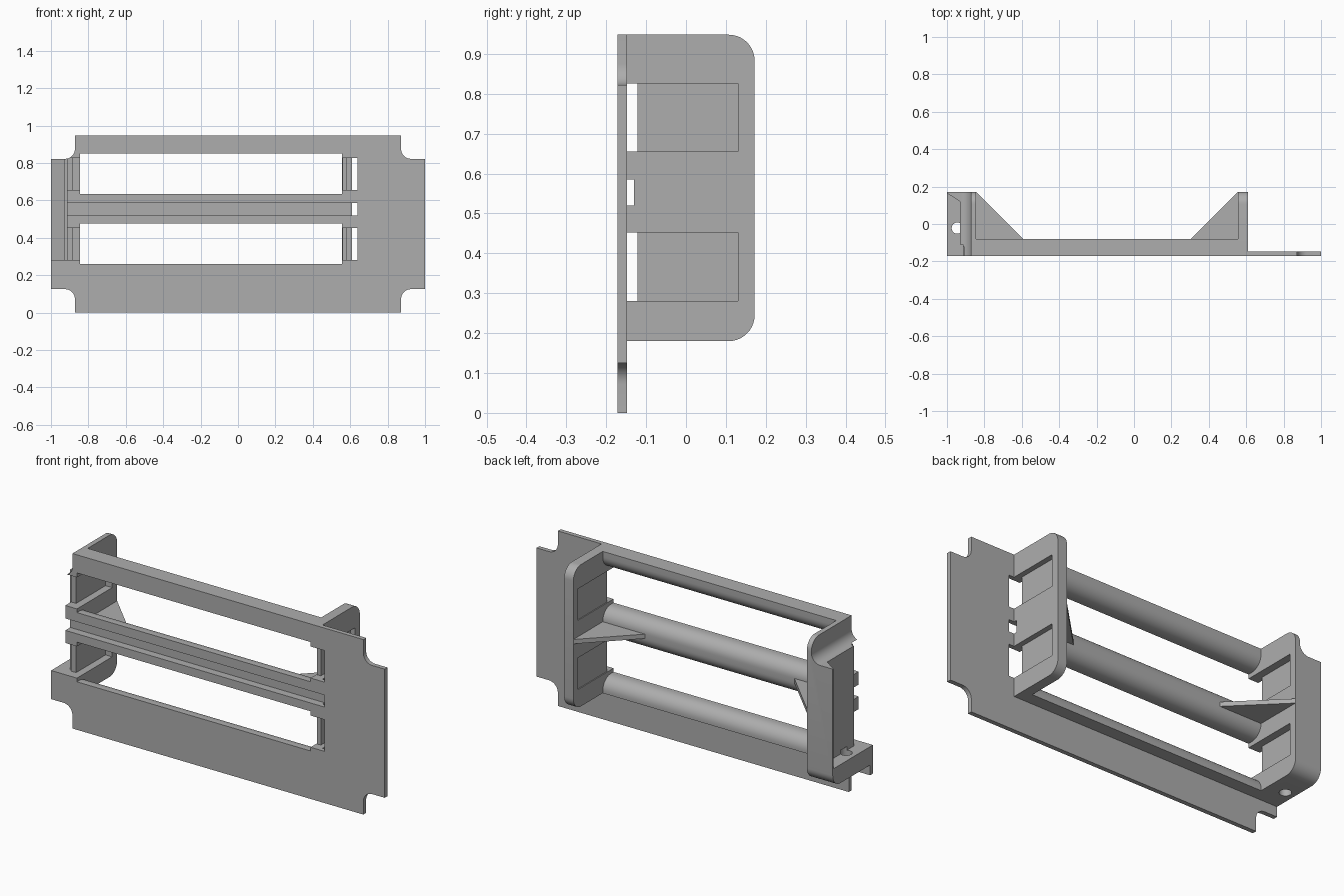
import bpy, bmesh, math
from mathutils import Vector

cube = bpy.data.objects.get("Cube")
if cube:
    bpy.data.objects.remove(cube, do_unlink=True)

grey = bpy.data.materials.new("plain grey")
grey.use_nodes = True
COLOUR = (0.42, 0.42, 0.42, 1)
grey.diffuse_color = COLOUR
grey.node_tree.nodes["Principled BSDF"].inputs["Base Color"].default_value = COLOUR

FRONT, PLATE_BACK, RAIL_BACK, BACK = -0.172, -0.148, -0.08, 0.172
LOW, TOP = 0.18, 0.948            # height range of the bracket
IN_L, IN_R = -0.845, 0.555        # inner faces of the two walls
WINDOWS = [(0.28, 0.452), (0.655, 0.826)]


def prism(name, pts, axis, a, b):
    """Extrude a 2D outline along an axis from a to b."""
    place = {"x": lambda u, v, w: (w, u, v),
             "y": lambda u, v, w: (u, w, v),
             "z": lambda u, v, w: (u, v, w)}[axis]
    bm = bmesh.new()
    face = bm.faces.new([bm.verts.new(place(u, v, a)) for u, v in pts])
    new = bmesh.ops.extrude_face_region(bm, geom=[face])["geom"]
    shift = Vector(place(0, 0, b - a))
    bmesh.ops.translate(bm, vec=shift, verts=[g for g in new if isinstance(g, bmesh.types.BMVert)])
    bmesh.ops.recalc_face_normals(bm, faces=bm.faces)
    mesh = bpy.data.meshes.new(name)
    bm.to_mesh(mesh)
    bm.free()
    mesh.materials.append(grey)
    obj = bpy.data.objects.new(name, mesh)
    bpy.context.collection.objects.link(obj)
    return obj


def box(name, x, y, z):
    return prism(name, [(x[0], y[0]), (x[1], y[0]), (x[1], y[1]), (x[0], y[1])], "z", *z)


def arc(cx, cy, r, start, end, steps=10):
    angles = [math.radians(start + (end - start) * i / steps) for i in range(steps + 1)]
    return [(cx + r * math.cos(t), cy + r * math.sin(t)) for t in angles]


def cut(obj, cutters):
    """Subtract each cutter, then discard it."""
    for c in cutters:
        c.hide_render = True
        mod = obj.modifiers.new("cut", "BOOLEAN")
        mod.operation, mod.solver, mod.object = "DIFFERENCE", "EXACT", c
    deps = bpy.context.evaluated_depsgraph_get()
    mesh = bpy.data.meshes.new_from_object(obj.evaluated_get(deps))
    obj.modifiers.clear()
    obj.data = mesh
    for c in cutters:
        bpy.data.objects.remove(c, do_unlink=True)


def notch(side, upper):
    """Corner cutter with a rounded inner corner."""
    s = 1 if upper else -1
    edge = 0.822 if upper else 0.125
    r = 0.053
    pts = [(0.925 - r * math.sin(t) , edge + s * r * (1 - math.cos(t)))
           for t in [math.pi / 2 * i / 10 for i in range(11)]]
    far = edge + s * 0.3
    pts += [(pts[-1][0], far), (1.2, far), (1.2, edge)]
    return prism("notch_cutter", [(side * u, v) for u, v in pts], "y", -0.3, 0.3)


def pocket():
    """Open pocket behind the right-hand end of the plate."""
    pts = [(-1.1, -0.3), (-0.915, -0.3), (-0.915, -0.11), (-0.93, -0.11),
           (-0.93, 0.12), (-1, 0.165), (-1.1, 0.165)]
    return prism("pocket_cutter", pts, "z", 0.28, 0.826)


def groove():
    return box("groove_cutter", (-1.1, 0.64), (-0.3, -0.13), (0.52, 0.585))


def slots(x):
    return [box("slot_cutter", x, (-0.3, -0.122), z) for z in WINDOWS]


def recesses(x):
    return [box("recess_cutter", x, (-0.3, 0.13), z) for z in WINDOWS]


# Front plate with notched corners, two openings and side slots
plate = box("front_plate", (-1, 1), (FRONT, PLATE_BACK), (0, TOP))
openings = [box("opening_cutter", (IN_L, IN_R), (-0.3, 0), z)
            for z in ((0.26, 0.475), (0.635, 0.85))]
cut(plate, [notch(s, u) for s in (-1, 1) for u in (False, True)] + openings
    + slots((-0.95, -0.8)) + slots((0.5, 0.64)) + [pocket(), groove()])

# Rails behind the plate, with rounded lips round each opening
R = RAIL_BACK - PLATE_BACK
top_rail = prism("top_rail", [(RAIL_BACK, TOP), (PLATE_BACK, TOP)]
                 + arc(PLATE_BACK, 0.85 + R, R, -90, 0), "x", IN_L, IN_R)
bottom_rail = prism("bottom_rail", [(RAIL_BACK, LOW), (PLATE_BACK, LOW)]
                    + arc(PLATE_BACK, 0.26 - R, R, 90, 0), "x", IN_L, IN_R)
middle_rail = prism("middle_rail", arc(PLATE_BACK, 0.475 + R, R, -90, 0)
                    + arc(PLATE_BACK, 0.635 - R, R, 0, 90), "x", IN_L, IN_R)
cut(middle_rail, [groove()])

# Side walls with rounded back corners
C = 0.065
wall = ([(PLATE_BACK, LOW)] + arc(BACK - C, LOW + C, C, -90, 0)
        + arc(BACK - C, TOP - C, C, 0, 90) + [(PLATE_BACK, TOP)])
left_wall = prism("left_wall", wall, "x", IN_R, 0.61)
cut(left_wall, slots((0.5, 0.64)) + recesses((0.582, 0.64)) + recesses((0.5, 0.56)) + [groove()])

right_wall = prism("right_wall", wall, "x", -1, IN_L)
screw_hole = prism("hole_cutter", arc(-0.945, -0.022, 0.03, 0, 345, 23), "z", 0.1, 0.3)
cut(right_wall, [notch(-1, True), pocket(), screw_hole, groove()]
    + slots((-1.1, -0.8)) + recesses((-0.885, -0.8)))

# Triangular gussets between the middle rail and the walls
for name, x, d in (("right_gusset", IN_L, 1), ("left_gusset", IN_R, -1)):
    prism(name, [(x, BACK), (x, RAIL_BACK), (x + d * 0.252, RAIL_BACK)], "z", 0.543, 0.567)

# Smooth the rounded surfaces, keep edges sharp
bpy.ops.object.select_all(action="DESELECT")
for o in (plate, top_rail, bottom_rail, middle_rail, left_wall, right_wall):
    o.select_set(True)
bpy.context.view_layer.objects.active = plate
bpy.ops.object.shade_smooth_by_angle(angle=math.radians(30))
